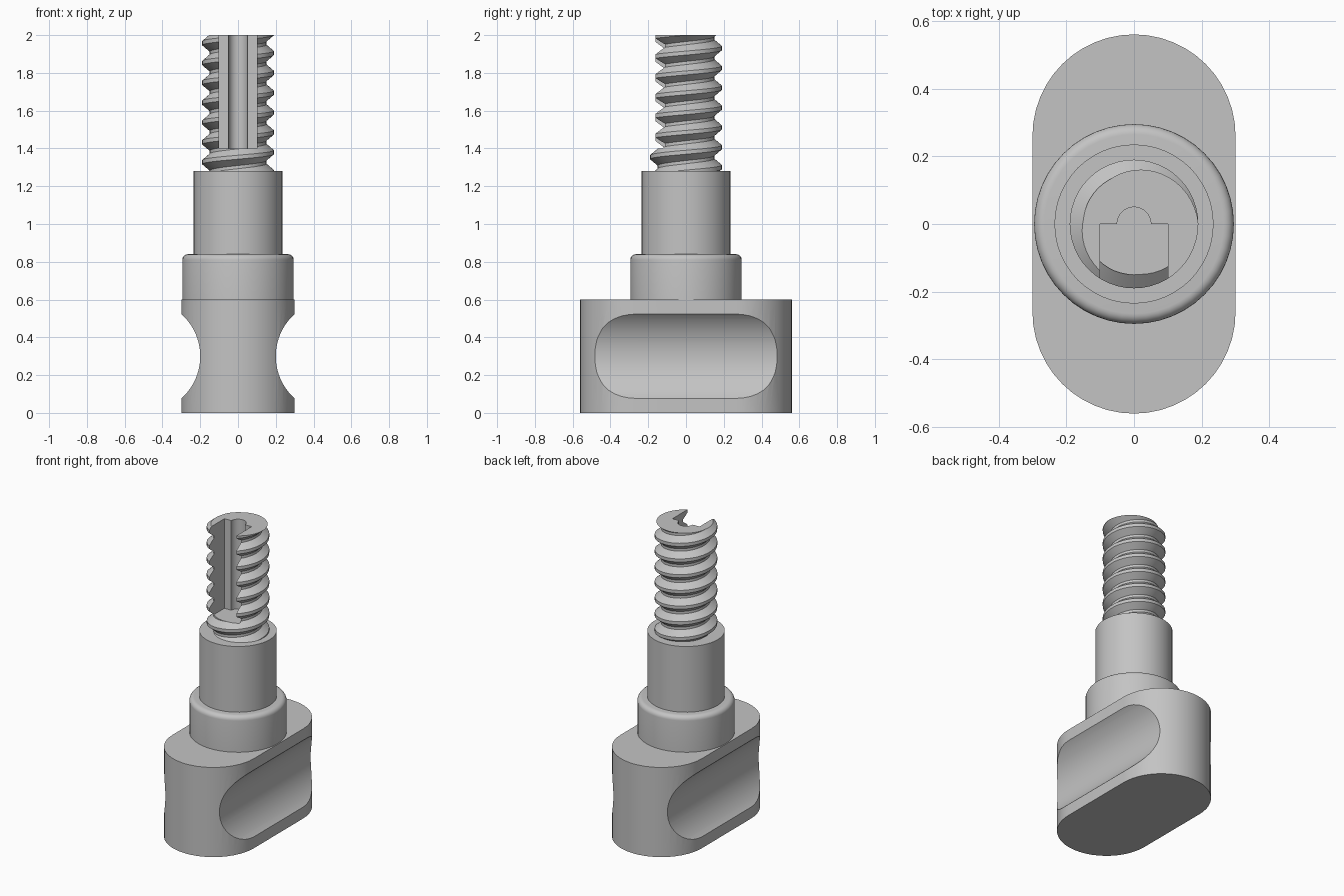
import bpy, bmesh, math
from mathutils import Matrix

cube = bpy.data.objects.get("Cube")
if cube:
    bpy.data.objects.remove(cube, do_unlink=True)

steel = bpy.data.materials.new("grey_steel")
steel.use_nodes = True
GREY = (0.55, 0.55, 0.55, 1)
steel.diffuse_color = GREY
steel.node_tree.nodes["Principled BSDF"].inputs["Base Color"].default_value = GREY


def make(name, bm):
    bmesh.ops.recalc_face_normals(bm, faces=bm.faces)
    mesh = bpy.data.meshes.new(name)
    bm.to_mesh(mesh)
    bm.free()
    mesh.materials.append(steel)
    ob = bpy.data.objects.new(name, mesh)
    bpy.context.collection.objects.link(ob)
    return ob


def prism(name, outline, z0, z1):
    bm = bmesh.new()
    face = bm.faces.new([bm.verts.new((x, y, z0)) for x, y in outline])
    top = bmesh.ops.extrude_face_region(bm, geom=[face])["geom"]
    verts = [g for g in top if isinstance(g, bmesh.types.BMVert)]
    bmesh.ops.translate(bm, verts=verts, vec=(0, 0, z1 - z0))
    return make(name, bm)


def arc(cx, cy, r, a0, a1, n):
    angles = [math.radians(a0 + (a1 - a0) * i / n) for i in range(n + 1)]
    return [(cx + r * math.cos(a), cy + r * math.sin(a)) for a in angles]


def lathe(name, profile, n=48):
    bm = bmesh.new()
    rings = [[bm.verts.new((r * math.cos(math.tau * i / n), r * math.sin(math.tau * i / n), z))
              for i in range(n)] for r, z in profile]
    for a, b in zip(rings, rings[1:]):
        for i in range(n):
            k = (i + 1) % n
            bm.faces.new((a[i], a[k], b[k], b[i]))
    bm.faces.new(rings[0])
    bm.faces.new(rings[-1])
    return make(name, bm)


def activate(ob):
    bpy.ops.object.select_all(action="DESELECT")
    ob.select_set(True)
    bpy.context.view_layer.objects.active = ob


def cut(ob, cutter):
    mod = ob.modifiers.new("cut", "BOOLEAN")
    mod.operation = "DIFFERENCE"
    mod.solver = "EXACT"
    mod.object = cutter
    activate(ob)
    bpy.ops.object.modifier_apply(modifier=mod.name)
    bpy.data.objects.remove(cutter, do_unlink=True)


def smooth(ob):
    activate(ob)
    bpy.ops.object.shade_smooth_by_angle(angle=math.radians(30))


# Grip block with a scooped finger groove on each side
grip = prism("grip", arc(0, 0.26, 0.3, 0, 180, 24) + arc(0, -0.26, 0.3, 180, 360, 24), 0, 0.6)
for side in (-1, 1):
    bm = bmesh.new()
    bmesh.ops.create_cone(bm, cap_ends=True, segments=96, radius1=0.3, radius2=0.3, depth=2,
                          matrix=Matrix.Translation((side * 0.5, 0, 0.3))
                          @ Matrix.Rotation(math.pi / 2, 4, "X"))
    cut(grip, make("groove_cutter", bm))
smooth(grip)

# Collar with rounded top edge, and plain shaft
rounded = arc(0.265, 0.81, 0.03, 0, 90, 6)
smooth(lathe("collar", [(0.295, 0.59)] + rounded))
smooth(lathe("shaft", [(0.235, 0.8), (0.235, 1.28)]))

# Threaded rod: tooth profile swept along a helix, then trimmed flat
PITCH, N, TURNS = 0.105, 48, 11
TOOTH = [(0.19, -0.1), (0.19, 0.1), (0.15, 0.42), (0.15, 0.58)]
START = 2.01 - 9 * PITCH
bm = bmesh.new()
columns = []
for i in range(N):
    a = math.tau * i / N
    columns.append([bm.verts.new((r * math.cos(a), r * math.sin(a),
                                  START + PITCH * (t + u + i / N)))
                    for t in range(TURNS) for r, u in TOOTH])
rows = len(TOOTH) * TURNS
for i in range(N):
    shift = len(TOOTH) if i == N - 1 else 0
    a, b = columns[i], columns[(i + 1) % N]
    for j in range(rows - 1 - shift):
        bm.faces.new((a[j], b[j + shift], b[j + 1 + shift], a[j + 1]))
for z, up in ((1.24, -1), (2.0, 1)):
    bmesh.ops.bisect_plane(bm, geom=bm.verts[:] + bm.edges[:] + bm.faces[:], dist=1e-6,
                           plane_co=(0, 0, z), plane_no=(0, 0, up), clear_outer=True)
    rim = [e for e in bm.edges if e.is_boundary and all(abs(v.co.z - z) < 1e-4 for v in e.verts)]
    bmesh.ops.contextual_create(bm, geom=rim)
thread = make("threaded_rod", bm)

# Keyway: front slot with a half-round channel at its back
keyway = [(0.1, -0.4), (0.1, 0)] + arc(0, 0, 0.05, 0, 180, 16) + [(-0.1, 0), (-0.1, -0.4)]
cut(thread, prism("keyway_cutter", keyway, 1.4, 2.2))
smooth(thread)
